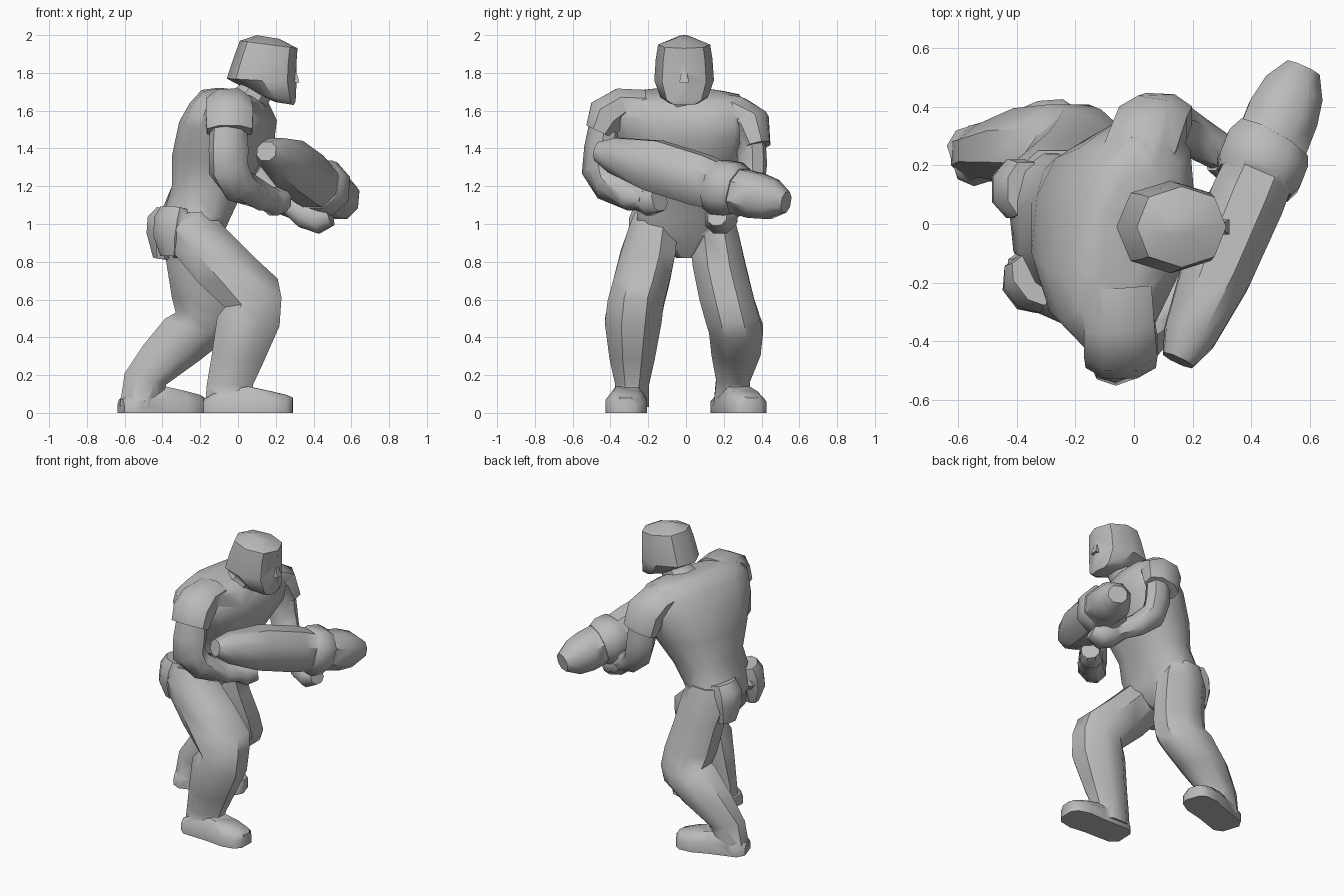
import bpy, bmesh, math
from mathutils import Vector

grey = bpy.data.materials.new("plain grey")
grey.diffuse_color = (0.5, 0.5, 0.5, 1)


def sgn_pow(v, p):
    return math.copysign(abs(v) ** p, v)


def circle(n, box, turn=0.5):
    """Outline filling a unit square; box below 1 makes it squarer."""
    pts = [(sgn_pow(math.cos((i + turn) * math.tau / n), box),
            sgn_pow(math.sin((i + turn) * math.tau / n), box)) for i in range(n)]
    mc, ms = max(p[0] for p in pts), max(p[1] for p in pts)
    return [(c / mc, s / ms) for c, s in pts]


def smooth(ob, angle=45):
    bpy.ops.object.select_all(action='DESELECT')
    ob.select_set(True)
    bpy.context.view_layer.objects.active = ob
    bpy.ops.object.shade_smooth_by_angle(angle=math.radians(angle))


def skin(name, rings):
    """Bridge a list of equal rings and cap both ends."""
    bm = bmesh.new()
    loops = [[bm.verts.new(p) for p in r] for r in rings]
    n = len(loops[0])
    for a, b in zip(loops, loops[1:]):
        for i in range(n):
            j = (i + 1) % n
            bm.faces.new((a[i], a[j], b[j], b[i]))
    bm.faces.new(loops[0][::-1])
    bm.faces.new(loops[-1])
    bmesh.ops.recalc_face_normals(bm, faces=bm.faces)
    me = bpy.data.meshes.new(name)
    bm.to_mesh(me)
    bm.free()
    ob = bpy.data.objects.new(name, me)
    bpy.context.collection.objects.link(ob)
    me.materials.append(grey)
    smooth(ob)
    return ob


def stack(name, levels, n=8, box=1.0, turn=0.5):
    """Level: back x, front x, back z, front z, centre y, half width, skew."""
    rings = []
    for x0, x1, z0, z1, yc, w, skew in levels:
        ring = []
        for c, s in circle(n, box, turn):
            t = (c + 1) / 2
            ring.append(((x0 + (x1 - x0) * t) + skew * s * w, yc + w * s, z0 + (z1 - z0) * t))
        rings.append(ring)
    return skin(name, rings)


def limb(name, pts, side=(0, 1, 0), n=8, box=0.9):
    """Point: x, y, z, half size along side, half size across it."""
    P = [Vector(p[:3]) for p in pts]
    rings = []
    for i, p in enumerate(pts):
        ahead = (P[min(i + 1, len(P) - 1)] - P[i]).normalized()
        behind = (P[i] - P[max(i - 1, 0)]).normalized()
        t = (ahead + behind).normalized()
        u = Vector(side)
        u = (u - t * u.dot(t)).normalized()
        v = t.cross(u)
        rings.append([P[i] + u * p[3] * c + v * p[4] * s for c, s in circle(n, box)])
    return skin(name, rings)


def foot(name, heel, toe):
    """Flat soled boot running from heel to toe."""
    h, t = Vector(heel), Vector(toe)
    d = (t - h).normalized()
    s = Vector((-d.y, d.x))
    shape = [(0, .06, .07), (.1, .10, .10), (.5, .10, .14), (.75, .11, .115), (.93, .09, .095), (1, .05, .08)]
    rings = []
    for f, w, z in shape:
        c = h.lerp(t, f)
        ring = [(-w, 0), (w, 0), (w, z * .6), (w * .6, z), (-w * .6, z), (-w, z * .6)]
        rings.append([(c.x + s.x * a, c.y + s.y * a, b) for a, b in ring])
    return skin(name, rings)


def merge(name, base, parts):
    """Fuse overlapping parts into one closed skin."""
    for p in parts:
        m = base.modifiers.new("union", 'BOOLEAN')
        m.operation, m.solver, m.object = 'UNION', 'EXACT', p
        bpy.context.view_layer.objects.active = base
        bpy.ops.object.modifier_apply(modifier=m.name)
        bpy.data.objects.remove(p)
    base.name = name
    smooth(base)


# torso leaning forward, shoulders twisted against the hips
torso = stack("torso", [
    (-0.34, -0.17, 0.82, 0.82, 0.0, 0.05, 0),
    (-0.42, -0.09, 0.96, 0.94, -0.01, 0.24, -0.1),
    (-0.40, -0.05, 1.06, 1.03, -0.01, 0.25, -0.1),
    (-0.35, 0.01, 1.20, 1.14, 0.0, 0.235, 0),
    (-0.34, 0.11, 1.36, 1.30, 0.0, 0.29, 0.1),
    (-0.29, 0.17, 1.54, 1.44, -0.02, 0.36, 0.18),
    (-0.23, 0.18, 1.64, 1.55, -0.04, 0.38, 0.2),
    (-0.17, 0.14, 1.71, 1.64, -0.04, 0.32, 0.2),
    (-0.10, 0.08, 1.72, 1.68, -0.03, 0.2, 0.2)], n=12, box=0.82)
neck = limb("neck", [(-0.02, -0.01, 1.58, 0.12, 0.11), (0.08, -0.01, 1.68, 0.09, 0.09),
                     (0.14, -0.01, 1.78, 0.09, 0.09)])

# head with a blocky skull and small nose
head = stack("head", [
    (0.20, 0.295, 1.645, 1.63, -0.01, 0.075, 0),
    (0.09, 0.305, 1.69, 1.65, -0.01, 0.125, 0),
    (-0.06, 0.31, 1.77, 1.75, -0.01, 0.158, 0),
    (-0.02, 0.31, 1.89, 1.86, -0.01, 0.15, 0),
    (0.01, 0.315, 1.97, 1.93, -0.01, 0.138, 0),
    (0.10, 0.22, 2.0, 1.98, -0.01, 0.03, 0)], box=0.88, turn=0)
nose = stack("nose", [
    (0.27, 0.325, 1.75, 1.75, -0.01, 0.025, 0),
    (0.27, 0.305, 1.83, 1.82, -0.01, 0.012, 0)], n=4)

# front leg, knee bent forward
front_leg = stack("front_leg", [
    (-0.38, -0.14, 1.05, 1.07, -0.16, 0.11, 0),
    (-0.43, -0.07, 0.97, 0.98, -0.175, 0.13, 0),
    (-0.36, 0.07, 0.87, 0.84, -0.20, 0.145, 0),
    (-0.21, 0.21, 0.69, 0.71, -0.235, 0.15, 0),
    (-0.07, 0.23, 0.56, 0.61, -0.265, 0.15, 0),
    (-0.11, 0.22, 0.51, 0.46, -0.28, 0.15, 0),
    (-0.14, 0.14, 0.30, 0.28, -0.285, 0.12, 0),
    (-0.165, 0.08, 0.15, 0.15, -0.285, 0.09, 0),
    (-0.175, 0.07, 0.03, 0.03, -0.29, 0.095, 0)])
# rear leg, shin trailing behind
rear_leg = stack("rear_leg", [
    (-0.40, -0.15, 1.05, 1.06, 0.14, 0.11, 0),
    (-0.42, -0.11, 0.93, 0.95, 0.15, 0.13, 0),
    (-0.38, -0.07, 0.80, 0.77, 0.175, 0.14, 0),
    (-0.35, -0.03, 0.61, 0.60, 0.215, 0.145, 0),
    (-0.33, -0.02, 0.53, 0.48, 0.245, 0.145, 0),
    (-0.385, -0.06, 0.50, 0.39, 0.265, 0.143, 0),
    (-0.50, -0.20, 0.36, 0.28, 0.265, 0.13, 0),
    (-0.60, -0.38, 0.21, 0.15, 0.25, 0.09, 0),
    (-0.625, -0.42, 0.04, 0.03, 0.24, 0.095, 0)])
front_foot = foot("front_foot", (-0.18, -0.305), (0.29, -0.32))
rear_foot = foot("rear_foot", (-0.62, 0.21), (-0.185, 0.35))

# hip pouches at the back
near_pouch = limb("near_pouch", [(-0.34, -0.19, 1.08, 0.09, 0.06), (-0.35, -0.20, 1.02, 0.10, 0.085),
                                 (-0.36, -0.21, 0.93, 0.09, 0.08), (-0.36, -0.21, 0.83, 0.06, 0.04)],
                  side=(0.6, -0.8, 0))
far_pouch = limb("far_pouch", [(-0.37, 0.12, 1.08, 0.09, 0.06), (-0.38, 0.12, 1.02, 0.10, 0.10),
                               (-0.395, 0.12, 0.94, 0.10, 0.09), (-0.41, 0.13, 0.82, 0.07, 0.04)])

# arms: short sleeve, bent forearm, fist
near_sleeve = limb("near_sleeve", [
    (-0.06, -0.22, 1.63, 0.12, 0.08), (-0.05, -0.34, 1.63, 0.12, 0.09),
    (-0.045, -0.42, 1.575, 0.125, 0.105), (-0.045, -0.46, 1.49, 0.12, 0.075)], side=(1, 0, 0))
near_arm = limb("near_arm", [
    (-0.05, -0.43, 1.54, 0.09, 0.07), (-0.05, -0.455, 1.40, 0.10, 0.073),
    (-0.05, -0.465, 1.29, 0.10, 0.078), (0.00, -0.41, 1.205, 0.09, 0.08),
    (0.12, -0.29, 1.15, 0.07, 0.075), (0.19, -0.21, 1.13, 0.055, 0.055)], side=(1, 0.4, 0))
near_hand = limb("near_hand", [
    (0.14, -0.26, 1.14, 0.055, 0.055), (0.19, -0.19, 1.12, 0.07, 0.075),
    (0.24, -0.14, 1.13, 0.055, 0.06)], side=(1, 0, 0))
far_sleeve = limb("far_sleeve", [
    (-0.01, 0.17, 1.61, 0.12, 0.08), (0.03, 0.27, 1.59, 0.12, 0.085),
    (0.065, 0.345, 1.53, 0.12, 0.10), (0.09, 0.375, 1.41, 0.11, 0.072)], side=(1, 0, 0))
far_arm = limb("far_arm", [
    (0.09, 0.345, 1.48, 0.08, 0.065), (0.10, 0.35, 1.32, 0.085, 0.07),
    (0.13, 0.34, 1.21, 0.08, 0.07), (0.22, 0.29, 1.13, 0.065, 0.07),
    (0.34, 0.22, 1.07, 0.055, 0.055)], side=(1, 0.4, 0))
far_hand = limb("far_hand", [
    (0.28, 0.23, 1.10, 0.05, 0.055), (0.36, 0.195, 1.05, 0.08, 0.075),
    (0.43, 0.18, 1.02, 0.08, 0.07), (0.49, 0.165, 1.04, 0.05, 0.05)])

# heavy gun held across the body
across = (0.9, -0.42, 0)
gun = limb("gun", [
    (0.15, -0.465, 1.385, 0.055, 0.05), (0.19, -0.38, 1.365, 0.09, 0.093),
    (0.28, -0.17, 1.31, 0.12, 0.135), (0.38, 0.07, 1.235, 0.128, 0.135),
    (0.44, 0.21, 1.19, 0.12, 0.12)], side=across)
collar = limb("gun_collar", [
    (0.41, 0.14, 1.205, 0.13, 0.125), (0.425, 0.175, 1.195, 0.148, 0.145),
    (0.455, 0.25, 1.185, 0.148, 0.142), (0.475, 0.285, 1.175, 0.13, 0.12)], side=across)
muzzle = limb("gun_muzzle", [
    (0.46, 0.25, 1.18, 0.122, 0.118), (0.507, 0.37, 1.15, 0.122, 0.12),
    (0.543, 0.455, 1.13, 0.105, 0.105), (0.577, 0.53, 1.115, 0.06, 0.055)], side=across)

merge("body", torso, [neck, front_leg, rear_leg, front_foot, rear_foot, near_pouch, far_pouch,
                      near_sleeve, near_arm, near_hand, far_sleeve, far_arm, far_hand])
merge("head", head, [nose])
merge("gun", gun, [collar, muzzle])
